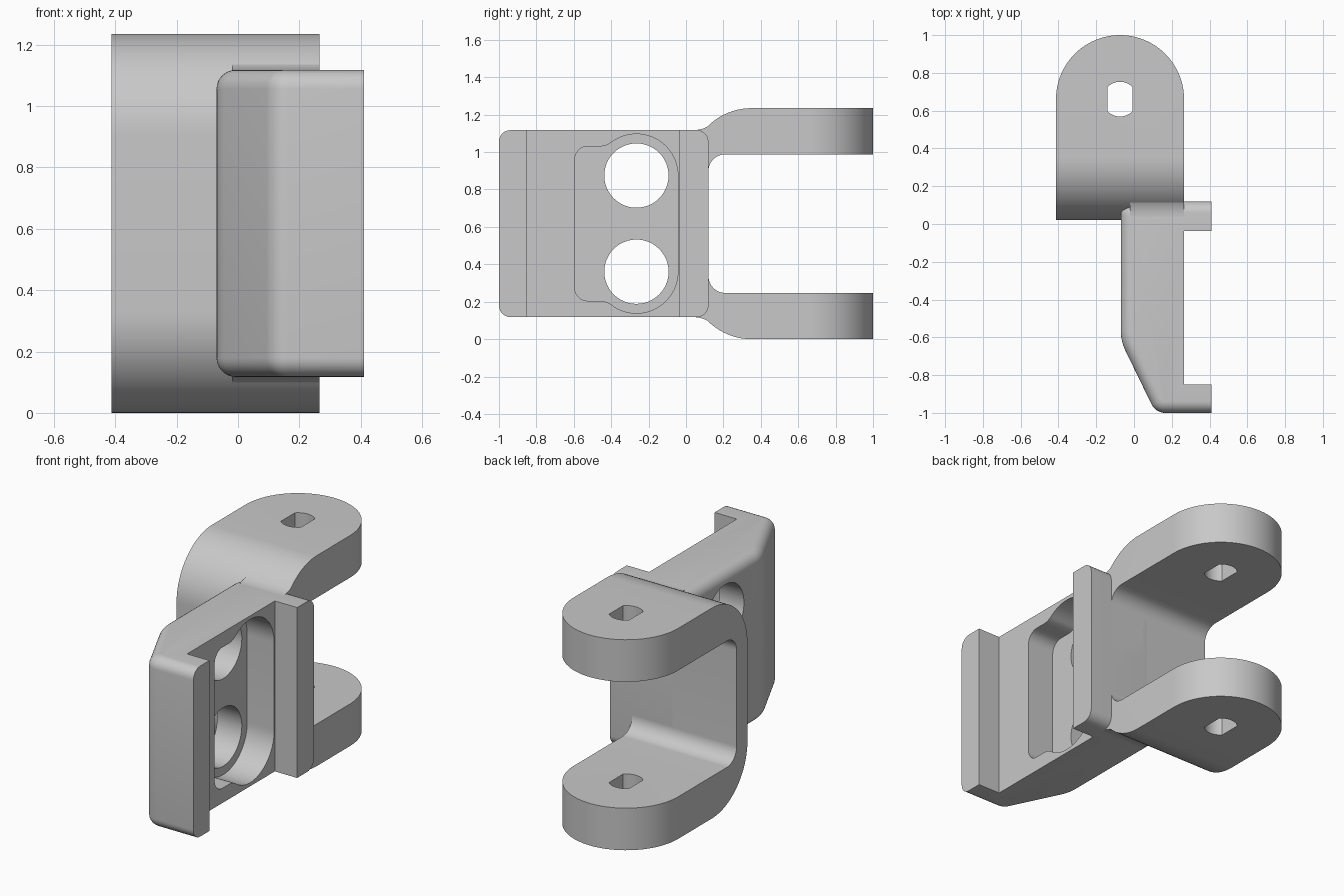
import bpy, bmesh
from math import sin, cos, atan2, sqrt, pi, radians
from mathutils import Vector

if "Cube" in bpy.data.objects:
    bpy.data.objects.remove(bpy.data.objects["Cube"])

GREY = (0.58, 0.58, 0.58, 1)
metal = bpy.data.materials.new("plain_grey")
metal.use_nodes = True
metal.diffuse_color = GREY
metal.node_tree.nodes["Principled BSDF"].inputs["Base Color"].default_value = GREY

HEIGHT = 1.235
MID = HEIGHT / 2
LEFT, RIGHT = -0.413, 0.265        # clevis sides
PLATE_LOW, PLATE_HIGH = MID - 0.5, MID + 0.5


def arc(cu, cv, r, start, end, n):
    """Points on an arc, angles in radians."""
    return [(cu + r * cos(start + (end - start) * i / n),
             cv + r * sin(start + (end - start) * i / n)) for i in range(n + 1)]


def rounded(corners, n=10):
    """Closed outline from (u, v, radius) corners."""
    out = []
    for i, (u, v, r) in enumerate(corners):
        p = Vector((u, v))
        if r == 0:
            out.append((u, v))
            continue
        a = (Vector(corners[i - 1][:2]) - p).normalized()
        b = (Vector(corners[(i + 1) % len(corners)][:2]) - p).normalized()
        half = a.angle(b) / 2
        c = p + (a + b).normalized() * (r / sin(half))
        reach = r / abs(sin(half) / cos(half))
        s, e = p + a * reach - c, p + b * reach - c
        t0, t1 = atan2(s.y, s.x), atan2(e.y, e.x)
        turn = (t1 - t0 + pi) % (2 * pi) - pi
        out += arc(c.x, c.y, r, t0, t0 + turn, n)
    return out


def prism(name, outline, axis, low, high, edge_rule=None, bevel=0):
    """Extrude an outline: axis x takes (y, z) points, axis z takes (x, y)."""
    bm = bmesh.new()
    place = (lambda u, v, w: (w, u, v)) if axis == "x" else (lambda u, v, w: (u, v, w))
    face = bm.faces.new([bm.verts.new(place(u, v, low)) for u, v in outline])
    new = bmesh.ops.extrude_face_region(bm, geom=[face])["geom"]
    shift = Vector(place(0, 0, high - low))
    bmesh.ops.translate(bm, vec=shift,
                        verts=[g for g in new if isinstance(g, bmesh.types.BMVert)])
    bmesh.ops.recalc_face_normals(bm, faces=bm.faces)
    if edge_rule:
        edges = [e for e in bm.edges if edge_rule(*e.verts)]
        bmesh.ops.bevel(bm, geom=edges, offset=bevel, segments=7, profile=0.5,
                        affect="EDGES", clamp_overlap=False)
    mesh = bpy.data.meshes.new(name)
    bm.to_mesh(mesh)
    bm.free()
    mesh.materials.append(metal)
    obj = bpy.data.objects.new(name, mesh)
    bpy.context.collection.objects.link(obj)
    return obj


def activate(obj):
    bpy.ops.object.select_all(action="DESELECT")
    obj.select_set(True)
    bpy.context.view_layer.objects.active = obj


def combine(obj, tool, operation="DIFFERENCE"):
    activate(obj)
    mod = obj.modifiers.new("cut", "BOOLEAN")
    mod.operation, mod.object, mod.solver = operation, tool, "EXACT"
    bpy.ops.object.modifier_apply(modifier=mod.name)
    bpy.data.objects.remove(tool)


# Clevis: U-shaped profile trimmed to the round-ended outline
BEND, FRONT = 0.33, 0.02
u_profile = rounded([
    (1.1, HEIGHT, 0), (FRONT, HEIGHT, BEND), (FRONT, 0, BEND), (1.1, 0, 0),
    (1.1, 0.247, 0), (0.12, 0.247, 0.09), (0.12, 0.988, 0.09), (1.1, 0.988, 0)], 20)
clevis = prism("clevis", u_profile, "x", LEFT - 0.2, RIGHT + 0.2)
arm_x, arm_r = (LEFT + RIGHT) / 2, (RIGHT - LEFT) / 2
arm_y = 1 - arm_r
outline = [(LEFT, -0.2), (RIGHT, -0.2)] + arc(arm_x, arm_y, arm_r, 0, pi, 48)
combine(clevis, prism("outline_tool", outline, "z", -0.2, 1.5), "INTERSECT")

# Double-flat pin holes through both arms
flat = atan2(sqrt(0.092 ** 2 - 0.065 ** 2), 0.065)
slot = (arc(arm_x, arm_y, 0.092, flat, pi - flat, 12)
        + arc(arm_x, arm_y, 0.092, pi + flat, 2 * pi - flat, 12))
combine(clevis, prism("slot_tool", slot, "z", -0.2, 1.5))

# Clamp plate with two hooked lips and softened outer rim
plate_outline = rounded([
    (-0.07, 0.12, 0.075), (-0.07, -0.62, 0.25), (0.115, -1, 0.08), (0.41, -1, 0),
    (0.41, -0.85, 0), (RIGHT, -0.85, 0), (RIGHT, -0.037, 0), (0.41, -0.037, 0),
    (0.41, 0.12, 0)])


def outer_rim(a, b):
    mid = (a.co + b.co) / 2
    return abs(a.co.z - b.co.z) < 0.001 and (mid.x < 0.2 or mid.y < -0.99 or mid.y > 0.11)


plate = prism("clamp_plate", plate_outline, "z", PLATE_LOW, PLATE_HIGH, outer_rim, 0.062)

# Pocket in the plate, bulging around the two bolt holes
hole_y, rise, pocket_r, blend = -0.265, 0.257, 0.222, 0.1
shoulder = 0.413
dz = shoulder + blend - rise
dy = sqrt((pocket_r + blend) ** 2 - dz ** 2)
contact = atan2(dz, -dy)
half = arc(-0.525, shoulder - 0.07, 0.07, pi, pi / 2, 8)
half += arc(hole_y - dy, shoulder + blend, blend, -pi / 2, contact - pi, 8)
half += arc(hole_y, rise, pocket_r, contact, 0, 24)[1:]
pocket = [(y, MID + z) for y, z in half] + [(y, MID - z) for y, z in reversed(half)]
combine(plate, prism("pocket_tool", pocket, "x", 0.09, 0.35))

# Bolt holes
for side in (-1, 1):
    ring = arc(hole_y, MID + side * rise, 0.172, 0, 2 * pi, 48)[:-1]
    combine(plate, prism("bolt_tool", ring, "x", -0.3, 0.6))

# Concave fillets where the plate ends meet the clevis bends
fillet_r, start_y = 0.16, 0.04
bend_y, bend_z = FRONT + BEND, HEIGHT - BEND
touch = atan2(bend_z - PLATE_HIGH - fillet_r, bend_y - start_y)
curve = arc(start_y, PLATE_HIGH + fillet_r, fillet_r, -pi / 2, touch, 10)
section = curve + [(0.2, 1.08), (0.06, 1.04)]
fillets = [prism("upper_fillet", section, "x", -0.02, RIGHT),
           prism("lower_fillet", [(y, HEIGHT - z) for y, z in section], "x", -0.02, RIGHT)]

for obj in [clevis, plate] + fillets:
    activate(obj)
    bpy.ops.object.shade_smooth_by_angle(angle=radians(30))
